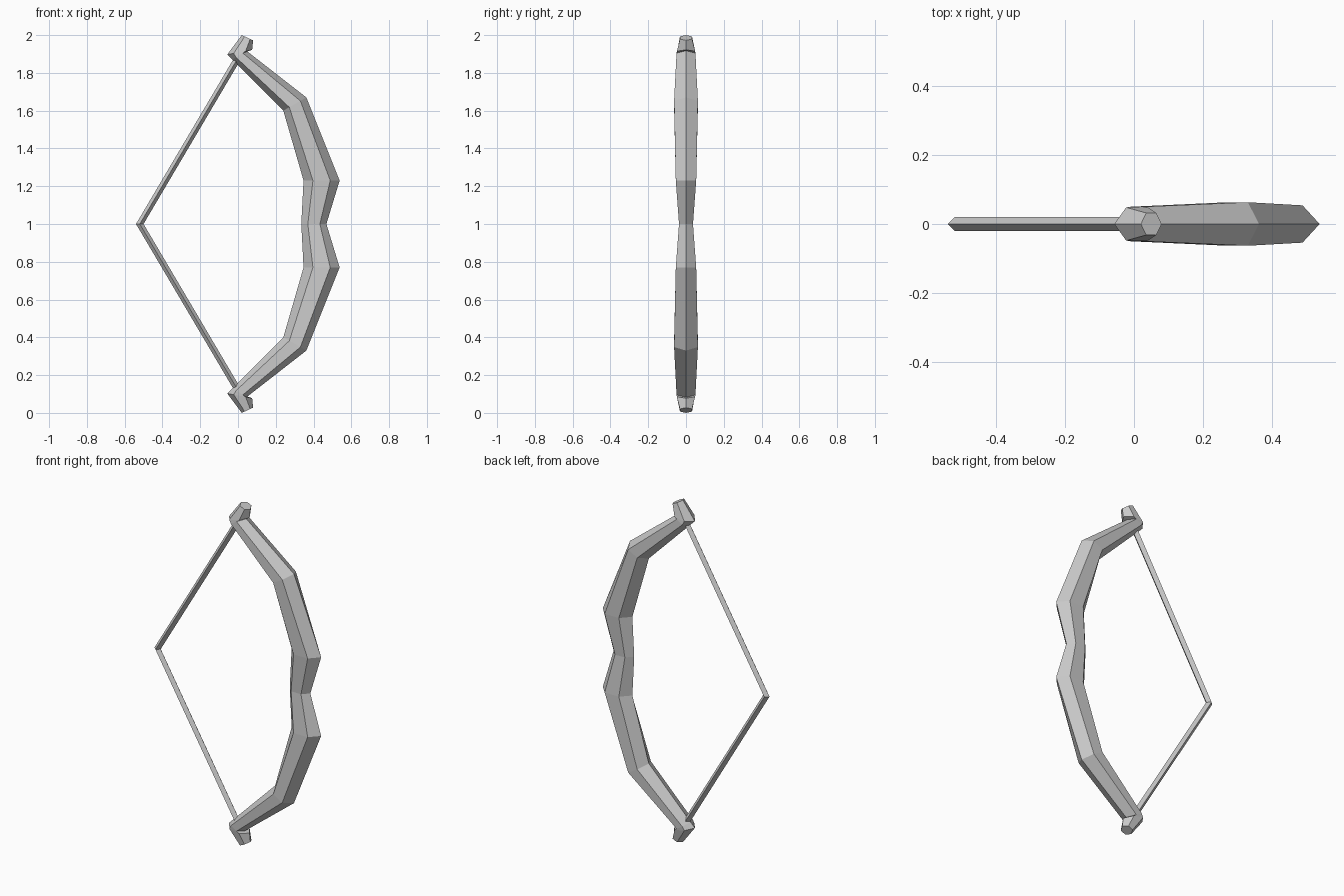
import bpy, bmesh

if "Cube" in bpy.data.objects:
    bpy.data.objects.remove(bpy.data.objects["Cube"])


def loft(name, rings):
    """Skin a list of point rings into a flat-shaded capped object."""
    bm = bmesh.new()
    loops = [[bm.verts.new(p) for p in ring] for ring in rings]
    n = len(loops[0])
    for a, b in zip(loops, loops[1:]):
        for i in range(n):
            j = (i + 1) % n
            bm.faces.new((a[i], a[j], b[j], b[i]))
    bm.faces.new(loops[0])
    bm.faces.new(loops[-1])
    bmesh.ops.recalc_face_normals(bm, faces=bm.faces)
    me = bpy.data.meshes.new(name)
    bm.to_mesh(me)
    bm.free()
    ob = bpy.data.objects.new(name, me)
    bpy.context.collection.objects.link(ob)
    return ob


def hexagon(xi, zi, xo, zo, w):
    """Hexagonal section with ridges at the inner and outer points."""
    def at(t, y):
        return (xi + (xo - xi) * t, y, zi + (zo - zi) * t)
    return [at(0, 0), at(.26, -w), at(.74, -w), at(1, 0), at(.74, w), at(.26, w)]


def diamond(x, z, r):
    return [(x - r, 0, z), (x, -r, z), (x + r, 0, z), (x, r, z)]


# Bow stave: inner x, inner z, outer x, outer z, half width, from grip to tip
half = [
    (0.335, 1.00, 0.468, 1.00, 0.037),
    (0.347, 1.23, 0.538, 1.23, 0.054),
    (0.240, 1.60, 0.362, 1.67, 0.063),
    (-0.03, 1.87, 0.045, 1.917, 0.050),
    (-0.057, 1.897, 0.075, 1.922, 0.048),
    (0.020, 2.00, 0.080, 1.972, 0.032),
]
lower = [(a, 2 - b, c, 2 - d, w) for a, b, c, d, w in reversed(half[1:])]
loft("bow_stave", [hexagon(*s) for s in lower + half])

# Drawn string, pulled back to a point
loft("bow_string", [diamond(x, z, 0.02)
                    for x, z in ((0.0, 0.12), (-0.52, 1.0), (0.0, 1.88))])
